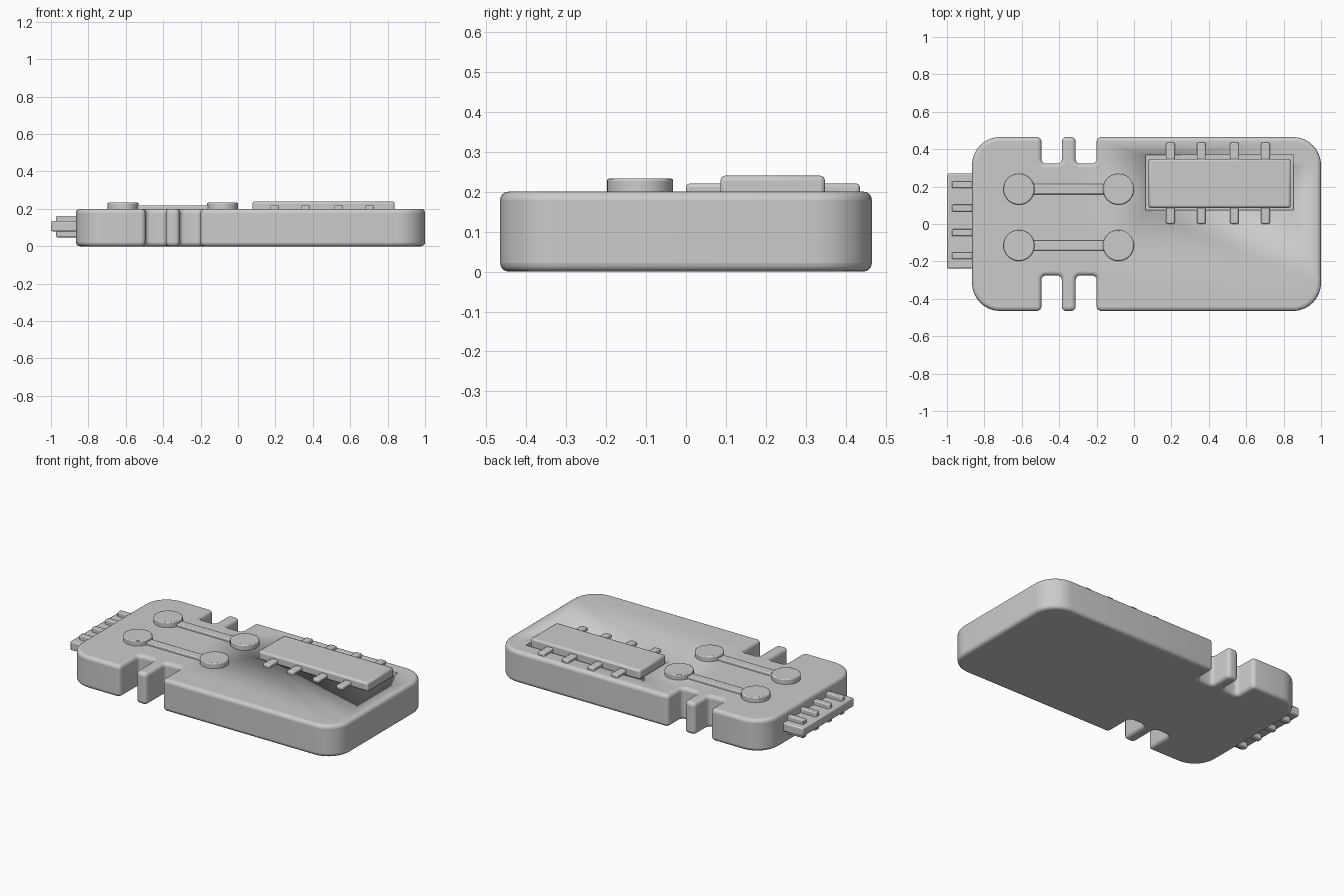
import bpy, bmesh, math
from mathutils import Vector

if "Cube" in bpy.data.objects:
    bpy.data.objects.remove(bpy.data.objects["Cube"])


def finish(name, bm, bevel=0.0, segments=3):
    bmesh.ops.recalc_face_normals(bm, faces=bm.faces[:])
    me = bpy.data.meshes.new(name)
    bm.to_mesh(me)
    bm.free()
    ob = bpy.data.objects.new(name, me)
    bpy.context.collection.objects.link(ob)
    if bevel:
        m = ob.modifiers.new("bevel", 'BEVEL')
        m.width, m.segments = bevel, segments
        m.limit_method, m.angle_limit = 'ANGLE', math.radians(50)
        m.use_clamp_overlap = False
    return ob


def smooth(ob):
    bpy.ops.object.select_all(action='DESELECT')
    ob.select_set(True)
    bpy.context.view_layer.objects.active = ob
    bpy.ops.object.shade_smooth_by_angle(angle=math.radians(35))


def box(name, x0, x1, y0, y1, z0, z1, bevel=0.006):
    bm = bmesh.new()
    bmesh.ops.create_cube(bm, size=1)
    for v in bm.verts:
        v.co = ((x0 + x1) / 2 + v.co.x * (x1 - x0),
                (y0 + y1) / 2 + v.co.y * (y1 - y0),
                (z0 + z1) / 2 + v.co.z * (z1 - z0))
    ob = finish(name, bm, bevel, 2)
    smooth(ob)
    return ob


def rounded(points):
    """Fillet each (x, y, radius) corner of a right-angled outline."""
    out, n = [], len(points)
    for i, (x, y, r) in enumerate(points):
        p = Vector((x, y))
        a = (Vector(points[i - 1][:2]) - p).normalized()
        b = (Vector(points[(i + 1) % n][:2]) - p).normalized()
        steps = 10 if r > 0.1 else 4
        for k in range(steps + 1):
            t = math.pi / 2 * k / steps
            out.append(p + a * r * (1 - math.sin(t)) + b * r * (1 - math.cos(t)))
    return out


# Main board with two notches, each holding a thin tab
R, S, Y = 0.15, 0.024, 0.465


def notch(xs, edge, floor):
    a, b, c, d = xs
    return [(a, edge, S), (a, floor, S), (b, floor, S), (b, edge, S),
            (c, edge, S), (c, floor, S), (d, floor, S), (d, edge, S)]


xs = (-0.495, -0.386, -0.312, -0.2)
outline = ([(-0.866, -Y, R)] + notch(xs, -Y, -0.275) + [(1, -Y, R), (1, Y, R)]
           + notch(xs[::-1], Y, 0.323) + [(-0.866, Y, R)])
bm = bmesh.new()
base = bm.faces.new([bm.verts.new((p.x, p.y, 0)) for p in rounded(outline)])
ext = bmesh.ops.extrude_face_region(bm, geom=[base])
for v in ext['geom']:
    if isinstance(v, bmesh.types.BMVert):
        v.co.z = 0.2
board = finish("board", bm, 0.021, 4)

# Shallow recess around the chip
cutter = box("recess_cutter", 0.062, 0.854, 0.074, 0.369, 0.175, 0.3, 0)
cutter.hide_render = True
cutter.hide_viewport = True
cut = board.modifiers.new("recess", 'BOOLEAN')
cut.operation, cut.solver, cut.object = 'DIFFERENCE', 'EXACT', cutter
smooth(board)

# Chip and its legs
box("chip", 0.078, 0.838, 0.086, 0.348, 0.16, 0.24, 0.012)
for i, x in enumerate((0.195, 0.36, 0.537, 0.703)):
    box(f"chip_leg_{i}", x - 0.023, x + 0.023, 0.0, 0.435, 0.18, 0.22, 0.008)

# Two traces with round pads at both ends
for j, y in enumerate((0.186, -0.115)):
    box(f"trace_{j}", -0.615, -0.083, y - 0.027, y + 0.027, 0.17, 0.217)
    for i, x in enumerate((-0.615, -0.083)):
        bm = bmesh.new()
        bmesh.ops.create_cone(bm, cap_ends=True, segments=32, radius1=0.083,
                              radius2=0.083, depth=0.063)
        bmesh.ops.translate(bm, verts=bm.verts, vec=(x, y, 0.2015))
        smooth(finish(f"pad_{j}_{i}", bm, 0.006, 2))

# Plug with contacts on both faces
box("plug", -1.0, -0.82, -0.238, 0.27, 0.08, 0.135, 0.008)
for i, y in enumerate((0.21, 0.085, -0.046, -0.17)):
    box(f"contact_{i}", -0.973, -0.82, y - 0.018, y + 0.018, 0.048, 0.162)
